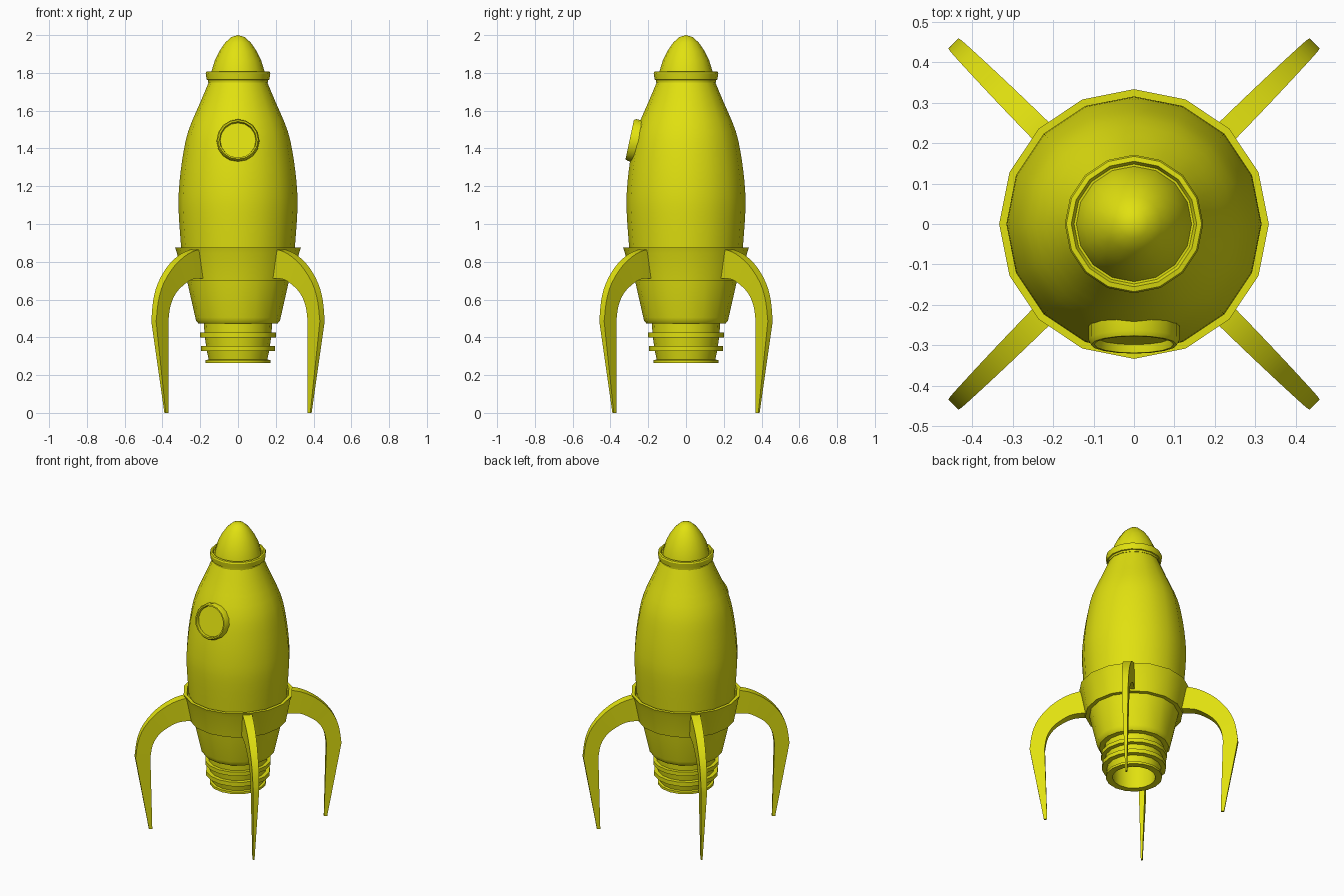
import bpy, bmesh, math
from mathutils import Vector, Matrix

if "Cube" in bpy.data.objects:
    bpy.data.objects.remove(bpy.data.objects["Cube"])

yellow = bpy.data.materials.new("yellow")
yellow.diffuse_color = (0.75, 0.75, 0.005, 1)
yellow.use_nodes = True
yellow.node_tree.nodes["Principled BSDF"].inputs["Base Color"].default_value = yellow.diffuse_color


def finish(name, bm, angle=30):
    bmesh.ops.remove_doubles(bm, verts=bm.verts, dist=1e-5)
    bmesh.ops.recalc_face_normals(bm, faces=bm.faces)
    mesh = bpy.data.meshes.new(name)
    bm.to_mesh(mesh)
    bm.free()
    mesh.shade_smooth()
    mesh.set_sharp_from_angle(angle=math.radians(angle))
    mesh.materials.append(yellow)
    ob = bpy.data.objects.new(name, mesh)
    bpy.context.collection.objects.link(ob)
    return ob


def lathe(name, profile, sides=16, closed=False):
    """Spin (radius, z) points around the z axis."""
    bm = bmesh.new()
    rings = [[bm.verts.new((r * math.cos(2 * math.pi * i / sides),
                            r * math.sin(2 * math.pi * i / sides), z))
              for i in range(sides)] for r, z in profile]
    pairs = list(zip(rings, rings[1:]))
    if closed:
        pairs.append((rings[-1], rings[0]))
    for a, b in pairs:
        for i in range(sides):
            j = (i + 1) % sides
            bm.faces.new((a[i], a[j], b[j], b[i]))
    return finish(name, bm)


def smooth_path(pts, steps=3):
    """Catmull-Rom interpolation through tuples of any length."""
    p = [Vector(q) for q in pts]
    p = [2 * p[0] - p[1]] + p + [2 * p[-1] - p[-2]]
    out = []
    for a, b, c, d in zip(p, p[1:], p[2:], p[3:]):
        for k in range(steps):
            t = k / steps
            out.append(0.5 * (2 * b + (c - a) * t + (2 * a - 5 * b + 4 * c - d) * t ** 2
                              + (3 * b - a - 3 * c + d) * t ** 3))
    return out + [p[-2]]


# Hull and nose
hull = smooth_path([(.30, .86), (.314, 1.06), (.313, 1.18), (.296, 1.335),
                    (.264, 1.49), (.197, 1.65), (.155, 1.75)])
lathe("hull", [(0, .86)] + [tuple(v) for v in hull] + [(0, 1.75)])
lathe("nose_cone", [(0, 1.78), (.145, 1.78), (.14, 1.81), (.123, 1.865), (.099, 1.915),
                    (.068, 1.96), (.035, 1.99), (0, 2.0)])
lathe("nose_ring", [(.13, 1.75), (.158, 1.75), (.159, 1.762), (.166, 1.764), (.171, 1.797),
                    (.167, 1.806), (.155, 1.808), (.148, 1.795), (.13, 1.795)], closed=True)

# Collar and tapered engine housing
lathe("collar", [(.25, .70), (.295, .70), (.323, .845), (.333, .875),
                 (.312, .875), (.305, .86), (.25, .86)], closed=True)
lathe("engine_housing", [(0, .72), (.272, .72), (.27, .70), (.226, .505), (.222, .488),
                         (.21, .474), (.17, .472), (0, .472)])

# Hollow ribbed nozzle
lathe("nozzle", [(.18, .475), (.178, .425), (.20, .425), (.20, .40), (.175, .398),
                 (.169, .355), (.195, .355), (.195, .328), (.165, .327), (.155, .282),
                 (.171, .280), (.171, .265), (.13, .265), (.138, .44), (0, .46)])

# Porthole: rim with recessed glass, tilted to lie on the hull
tilt = (Matrix.Translation((0, -.298, 1.447)) @
        Matrix.Rotation(math.radians(90 - 12), 4, 'X'))
rim = lathe("porthole_rim", [(.113, -.09), (.113, -.012), (.106, 0), (.098, 0),
                             (.094, -.022), (.094, -.09)], closed=True)
glass = lathe("porthole_glass", [(.096, -.09), (.096, -.02), (0, -.02)])
for ob in (rim, glass):
    ob.data.transform(tilt)

# Curved fins: outer (radius, z), inner (radius, z), thickness, tapering to the foot
stations = smooth_path([
    (.26, .866, .26, .712, .06), (.325, .864, .315, .712, .058), (.406, .839, .375, .705, .055),
    (.498, .780, .435, .675, .050), (.576, .690, .490, .630, .044),
    (.615, .596, .526, .565, .040), (.631, .485, .54, .485, .036)])
stations.append(Vector((.546, 0, .526, 0, .010)))
for k, name in enumerate(("back_right", "back_left", "front_left", "front_right")):
    bm = bmesh.new()
    rows = [[bm.verts.new(c) for c in ((ro, -t / 2, zo), (ro, t / 2, zo),
                                       (ri, t / 2, zi), (ri, -t / 2, zi))]
            for ro, zo, ri, zi, t in stations]
    for a, b in zip(rows, rows[1:]):
        for i in range(4):
            j = (i + 1) % 4
            bm.faces.new((a[i], a[j], b[j], b[i]))
    bm.faces.new(rows[0])
    bm.faces.new(rows[-1])
    bmesh.ops.rotate(bm, verts=bm.verts, cent=(0, 0, 0),
                     matrix=Matrix.Rotation(math.pi / 4 + k * math.pi / 2, 3, 'Z'))
    finish(name + "_fin", bm)
